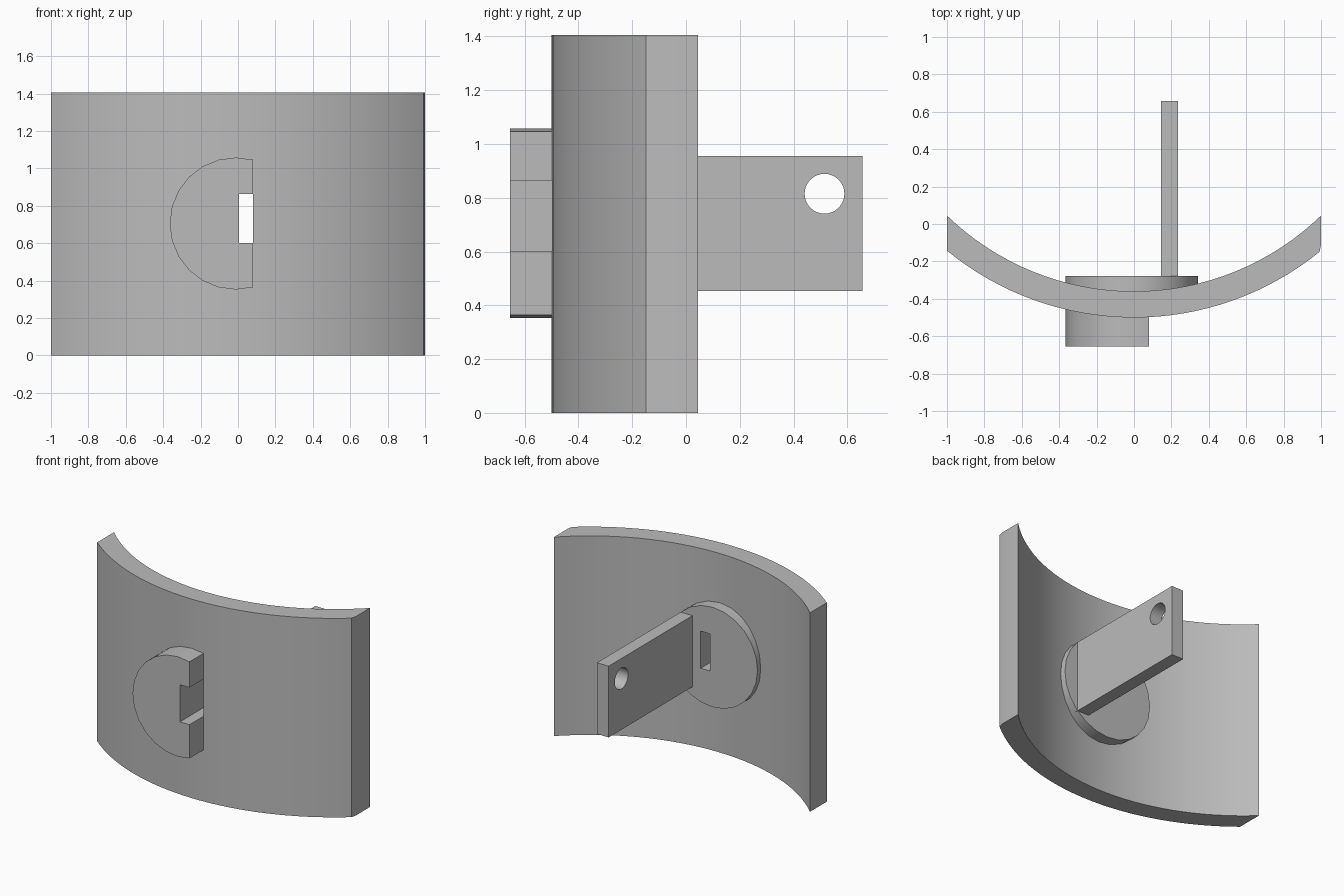
import bpy
import bmesh
from math import sin, cos, asin, radians
from mathutils import Vector

cube = bpy.data.objects.get("Cube")
if cube:
    bpy.data.objects.remove(cube, do_unlink=True)

GREY = (0.5, 0.5, 0.5, 1)
grey = bpy.data.materials.new("plain grey")
grey.diffuse_color = GREY
grey.use_nodes = True
grey.node_tree.nodes["Principled BSDF"].inputs["Base Color"].default_value = GREY

AXES = {"X": lambda a, b, d: (d, a, b),
        "Y": lambda a, b, d: (a, d, b),
        "Z": lambda a, b, d: (a, b, d)}


def prism(name, outline, axis, start, end, cutter=None):
    """Extrude a closed 2D outline along an axis, optionally cut a hole in it."""
    bm = bmesh.new()
    place = AXES[axis]
    face = bm.faces.new([bm.verts.new(place(a, b, start)) for a, b in outline])
    extruded = bmesh.ops.extrude_face_region(bm, geom=[face])["geom"]
    moved = [v for v in extruded if isinstance(v, bmesh.types.BMVert)]
    bmesh.ops.translate(bm, verts=moved, vec=Vector(place(0, 0, end - start)))
    bmesh.ops.recalc_face_normals(bm, faces=bm.faces)
    mesh = bpy.data.meshes.new(name)
    bm.to_mesh(mesh)
    bm.free()
    mesh.materials.append(grey)
    obj = bpy.data.objects.new(name, mesh)
    bpy.context.collection.objects.link(obj)
    if cutter:
        cut = obj.modifiers.new("cut", "BOOLEAN")
        cut.operation = "DIFFERENCE"
        cut.solver = "EXACT"
        cut.object = cutter
        cutter.hide_render = True
        cutter.hide_viewport = True
        bpy.context.view_layer.update()
        graph = bpy.context.evaluated_depsgraph_get()
        obj.data = bpy.data.meshes.new_from_object(obj.evaluated_get(graph))
        obj.modifiers.clear()
    bpy.ops.object.select_all(action="DESELECT")
    obj.select_set(True)
    bpy.context.view_layer.objects.active = obj
    bpy.ops.object.shade_smooth_by_angle(angle=radians(30))
    return obj


def circle(cx, cy, r, first=0, last=345, step=15):
    return [(cx + r * cos(radians(t)), cy + r * sin(radians(t)))
            for t in range(first, last + 1, step)]


def rect(a0, a1, b0, b1):
    return [(a0, b0), (a1, b0), (a1, b1), (a0, b1)]


def arc(radius, x0, x1, steps=32):
    """Arc below the centre of curvature, evenly spaced in angle."""
    t0, t1 = asin(x0 / radius), asin(x1 / radius)
    angles = [t0 + (t1 - t0) * i / steps for i in range(steps + 1)]
    return [(radius * sin(t), CURVE_Y - radius * cos(t)) for t in angles]


CURVE_Y = 1.077
DISC_X, DISC_Z, DISC_R = -0.012, 0.705, 0.353
SLOT_X, SLOT_LOW, SLOT_HIGH = 0.005, 0.602, 0.864

# Curved plate with a rectangular slot, its left outer edge slightly trimmed
d_outline = circle(DISC_X, DISC_Z, DISC_R, 75, 285)
flat_x = d_outline[0][0]
slot = prism("slot_cutter", rect(SLOT_X, flat_x, SLOT_LOW, SLOT_HIGH), "Y", -1, 0.1)
plate_outline = arc(1.577, -1, 0.992) + [(1, -0.11)] + arc(1.437, -1, 1)[::-1]
prism("curved_plate", plate_outline, "Z", 0, 1.405, slot)

# Round pad behind the plate, pierced by the same slot
prism("back_disc", circle(DISC_X, DISC_Z, DISC_R), "Y", -0.42, -0.277, slot)

# Cut-off round boss in front, notched where the slot runs out
notch = [(flat_x, SLOT_LOW), (SLOT_X, SLOT_LOW), (SLOT_X, SLOT_HIGH), (flat_x, SLOT_HIGH)]
prism("front_boss", d_outline + notch, "Y", -0.655, -0.41)

# Flat tab at the back with a pin hole
pin = prism("pin_cutter", circle(0.515, 0.815, 0.074, 0, 350, 10), "X", 0, 0.4)
prism("back_tab", rect(-0.3, 0.657, 0.453, 0.956), "X", 0.144, 0.236, pin)

for helper in (slot, pin):
    bpy.data.objects.remove(helper, do_unlink=True)
